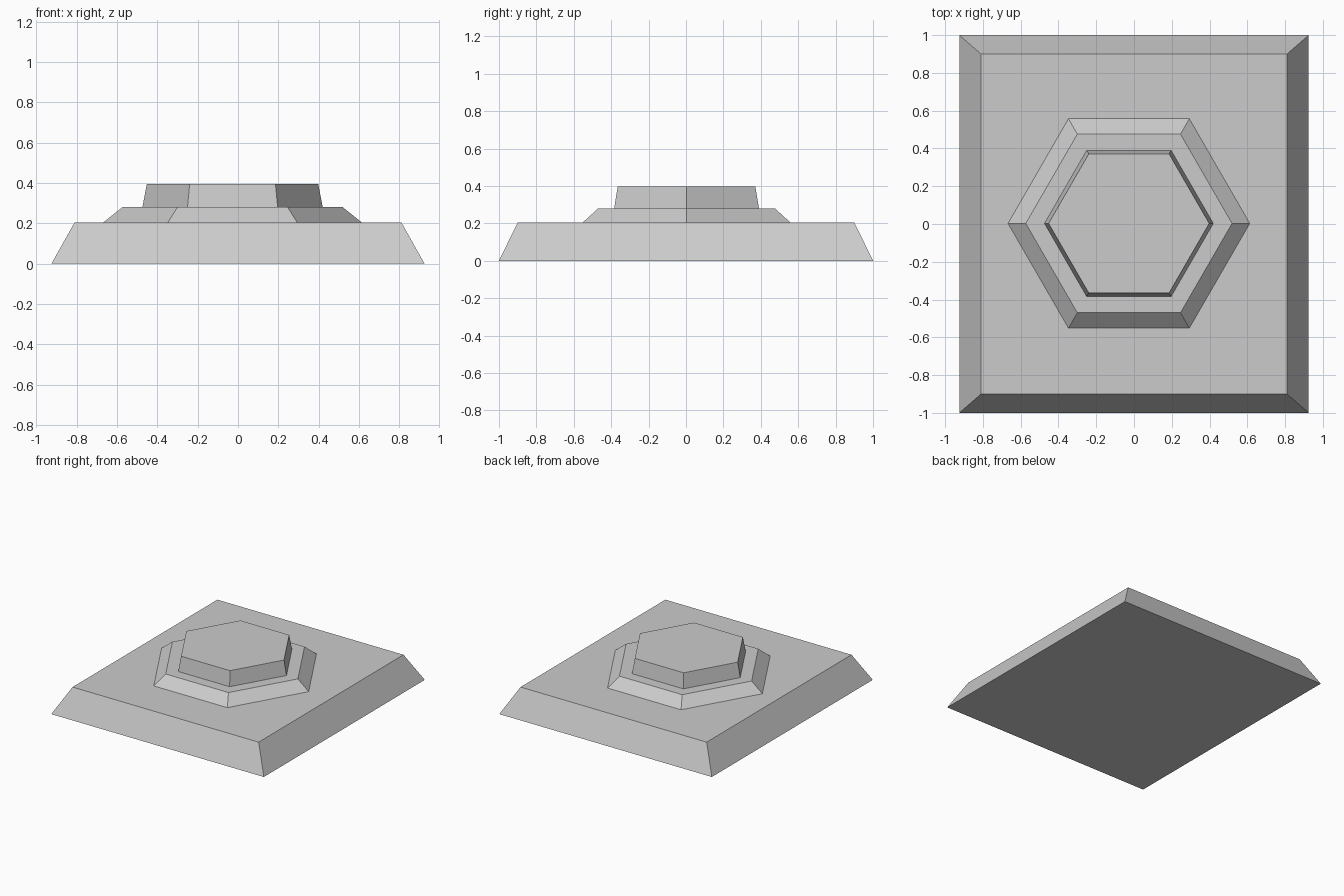
import bpy
import bmesh
from math import cos, sin, pi

cube = bpy.data.objects.get("Cube")
if cube:
    bpy.data.objects.remove(cube, do_unlink=True)

# One flat grey for every part
grey = bpy.data.materials.new("light grey")
grey.use_nodes = True
colour = (0.6, 0.6, 0.6, 1)
grey.diffuse_color = colour
grey.node_tree.nodes["Principled BSDF"].inputs["Base Color"].default_value = colour

CENTRE = (-0.027, 0.003)  # the hexagonal tiers sit slightly off centre


def rectangle(half_x, half_y):
    return [(-half_x, -half_y), (half_x, -half_y), (half_x, half_y), (-half_x, half_y)]


def hexagon(radius):
    return [(CENTRE[0] + radius * cos(i * pi / 3),
             CENTRE[1] + radius * sin(i * pi / 3)) for i in range(6)]


def frustum(name, lower, upper, z0, z1):
    """Closed tapered block between two outlines."""
    bm = bmesh.new()
    low = [bm.verts.new((x, y, z0)) for x, y in lower]
    top = [bm.verts.new((x, y, z1)) for x, y in upper]
    n = len(low)
    bm.faces.new(low[::-1])
    bm.faces.new(top)
    for i in range(n):
        j = (i + 1) % n
        bm.faces.new((low[i], low[j], top[j], top[i]))
    mesh = bpy.data.meshes.new(name)
    bm.to_mesh(mesh)
    bm.free()
    mesh.materials.append(grey)
    obj = bpy.data.objects.new(name, mesh)
    bpy.context.collection.objects.link(obj)
    return obj


# Sloped rectangular base
frustum("base", rectangle(0.925, 1.0), rectangle(0.81, 0.9), 0, 0.205)
# Chamfered hexagonal step
frustum("hexagonal_step", hexagon(0.64), hexagon(0.546), 0.205, 0.28)
# Raised hexagonal platform
frustum("hexagonal_platform", hexagon(0.447), hexagon(0.425), 0.28, 0.396)
